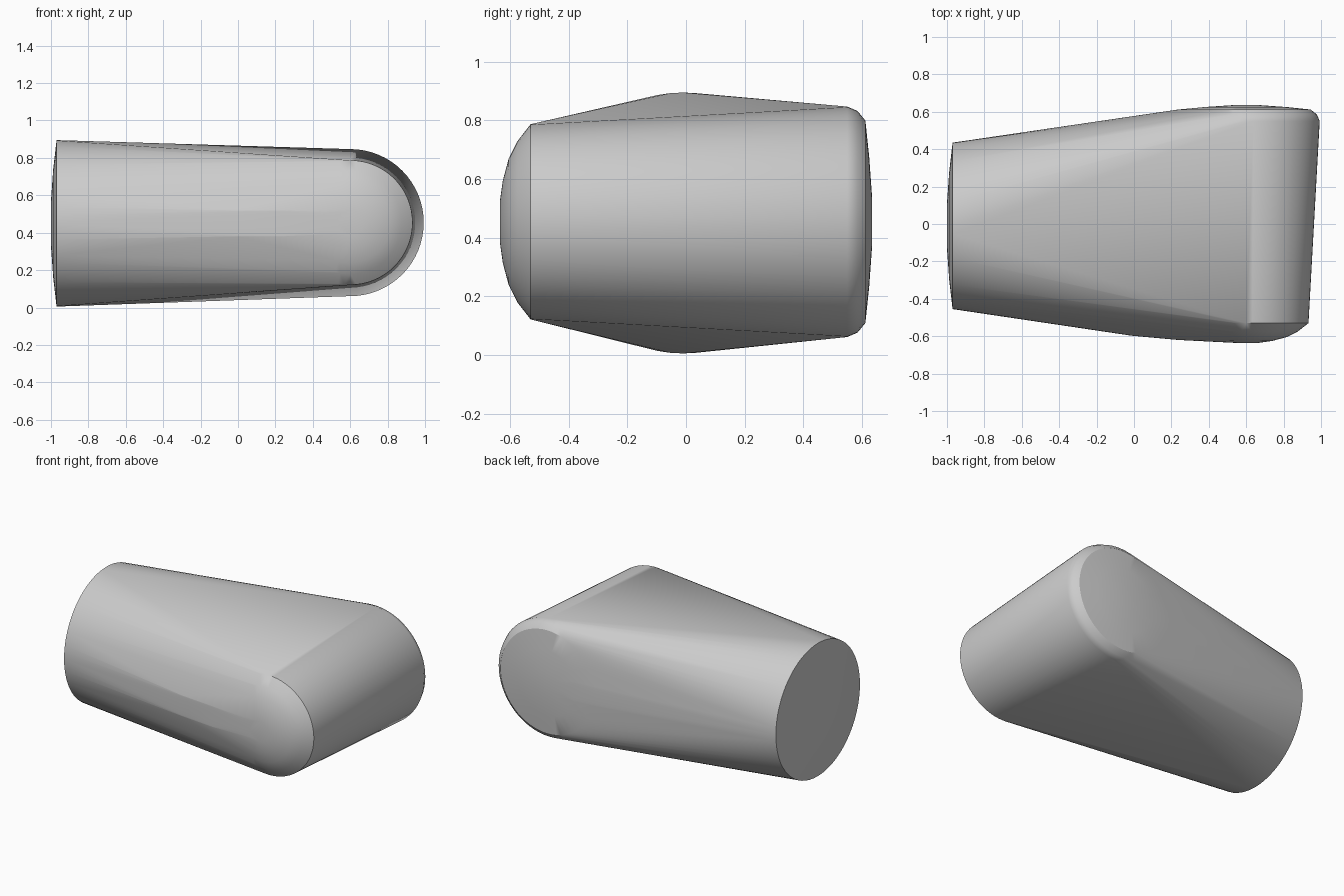
import bpy, bmesh, math

cube = bpy.data.objects.get("Cube")
if cube:
    bpy.data.objects.remove(cube, do_unlink=True)

# Single grey material
grey = bpy.data.materials.new("plain_grey")
colour = (0.6, 0.6, 0.6, 1)
grey.diffuse_color = colour
grey.use_nodes = True
grey.node_tree.nodes["Principled BSDF"].inputs["Base Color"].default_value = colour

MID_Z = 0.45
SIDES = 64
bm = bmesh.new()


def ring(radius, place):
    """Add a circle of points; place maps its two local coordinates to 3D."""
    for i in range(SIDES):
        a = math.tau * i / SIDES
        bm.verts.new(place(radius * math.cos(a), radius * math.sin(a)))


# Shallow domed disc at the wide upright end
for x, r in ((-0.97, 0.445), (-0.988, 0.29), (-1.0, 0.12)):
    ring(r, lambda u, v: (x, u - 0.01, MID_Z + v))

# Tapered roll across the other end, with a domed cap on each side
roll = ((-0.635, 0.07), (-0.625, 0.14), (-0.605, 0.215), (-0.575, 0.275),
        (-0.53, 0.333), (0.55, 0.393), (0.585, 0.378), (0.612, 0.345),
        (0.625, 0.22), (0.635, 0.08))
for y, r in roll:
    ring(r, lambda u, v: (0.6 + u, y, MID_Z + 0.004 + v))

# Soft swelling where each cap blends back into the body
for x, y in ((0.0, -0.597), (0.25, -0.62), (0.25, 0.612), (0.4, 0.626)):
    ring(0.07, lambda u, v: (x + u * 0.2, y, MID_Z + v))

# Stretch one skin around all the sections
hull = bmesh.ops.convex_hull(bm, input=bm.verts[:])
unused = {g for g in hull["geom_interior"] + hull["geom_unused"]
          if isinstance(g, bmesh.types.BMVert)}
bmesh.ops.delete(bm, geom=list(unused), context='VERTS')
bmesh.ops.dissolve_limit(bm, angle_limit=math.radians(0.3),
                         verts=bm.verts[:], edges=bm.edges[:])
bmesh.ops.recalc_face_normals(bm, faces=bm.faces[:])

mesh = bpy.data.meshes.new("tapered_body")
bm.to_mesh(mesh)
bm.free()
mesh.materials.append(grey)
body = bpy.data.objects.new("tapered_body", mesh)
bpy.context.collection.objects.link(body)

# Smooth surface with crisp rims
bpy.ops.object.select_all(action='DESELECT')
body.select_set(True)
bpy.context.view_layer.objects.active = body
bpy.ops.object.shade_smooth_by_angle(angle=math.radians(30))
